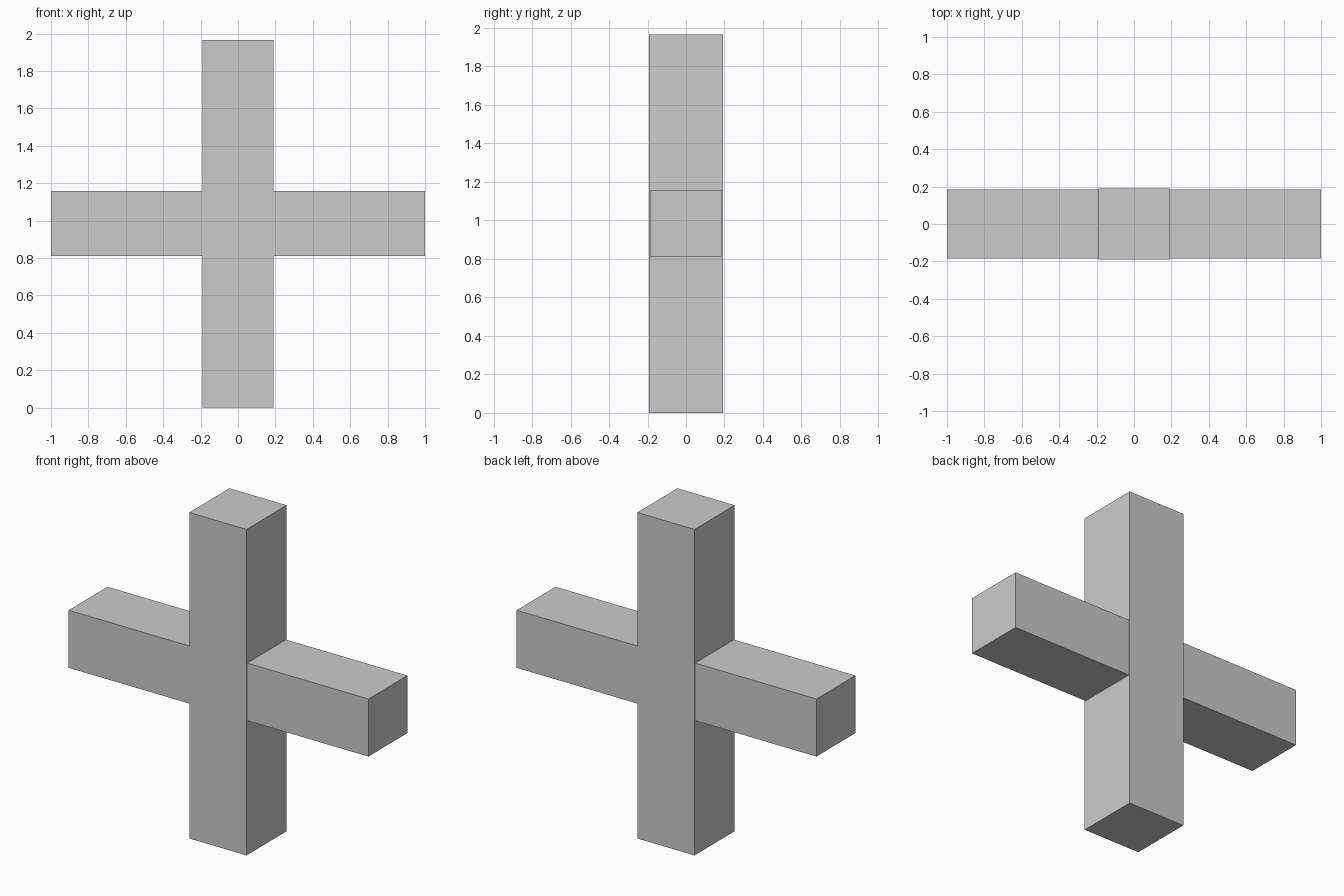
import bpy

if "Cube" in bpy.data.objects:
    bpy.data.objects.remove(bpy.data.objects["Cube"])


def box(name, x, y, z):
    """Axis-aligned box from (min, max) ranges."""
    centre = [(a + b) / 2 for a, b in (x, y, z)]
    bpy.ops.mesh.primitive_cube_add(size=1, location=centre)
    ob = bpy.context.object
    ob.name = name
    ob.scale = [b - a for a, b in (x, y, z)]
    bpy.ops.object.transform_apply(location=False, rotation=False, scale=True)
    return ob


# Upright square post
box("post", (-0.191, 0.191), (-0.191, 0.191), (0, 1.965))

# Slightly slimmer bar running through the post
box("crossbar", (-1, 1), (-0.185, 0.185), (0.81, 1.157))
